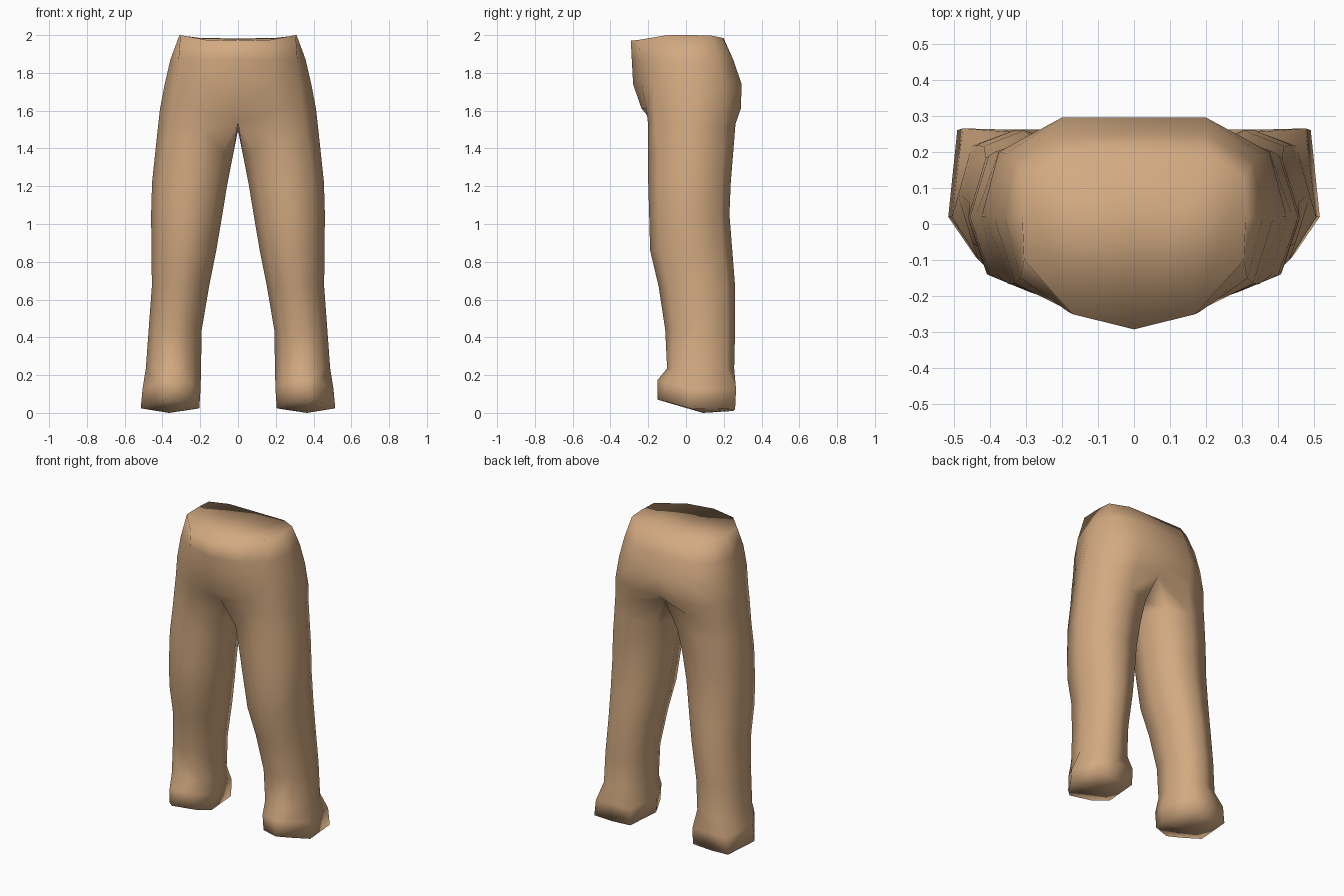
import bpy
import bmesh

cube = bpy.data.objects.get("Cube")
if cube:
    bpy.data.objects.remove(cube, do_unlink=True)

skin = bpy.data.materials.new("warm tan")
skin.use_nodes = True
TAN = (0.65, 0.40, 0.22, 1.0)
skin.diffuse_color = TAN
bsdf = skin.node_tree.nodes["Principled BSDF"]
bsdf.inputs["Base Color"].default_value = TAN
bsdf.inputs["Roughness"].default_value = 0.8

bm = bmesh.new()


def ring(points):
    return [bm.verts.new(p) for p in points]


def leg_ring(z, x0, x1, y0, y1, side=0.72, back=0.78):
    """Eight points round a leg, starting at the inner front corner."""
    cx, cy = (x0 + x1) / 2, (y0 + y1) / 2
    rx, ry = (x1 - x0) / 2, (y1 - y0) / 2
    shape = [(-side, -0.74), (0, -1), (side, -0.74), (1, 0),
             (0.74, back), (0, 1), (-0.74, back), (-1, 0)]
    return ring([(cx + u * rx, cy + v * ry, z) for u, v in shape])


def bridge(a, b, n, closed):
    for i in range(n if closed else n - 1):
        j = (i + 1) % n
        bm.faces.new((a[i], a[j], b[j], b[i]))


# Foot: sloping sole, pointed toe and square heel
sole = ring([(0.25, -0.09, 0.055), (0.38, -0.15, 0.07), (0.44, -0.09, 0.055), (0.515, 0.02, 0.025),
             (0.49, 0.26, 0.02), (0.36, 0.25, 0.01), (0.23, 0.255, 0.02), (0.205, 0.02, 0.025)])
instep = ring([(0.25, -0.10, 0.16), (0.37, -0.15, 0.175), (0.43, -0.10, 0.16), (0.505, 0.02, 0.13),
               (0.475, 0.265, 0.125), (0.36, 0.262, 0.13), (0.23, 0.262, 0.125), (0.198, 0.02, 0.13)])

# Leg cross-sections: height, inner x, outer x, front y, back y
sections = [(0.235, 0.196, 0.488, -0.10, 0.255),
            (0.44, 0.192, 0.473, -0.11, 0.26),
            (0.67, 0.153, 0.456, -0.145, 0.26),
            (0.86, 0.115, 0.458, -0.19, 0.245),
            (1.05, 0.083, 0.46, -0.195, 0.23),
            (1.22, 0.055, 0.455, -0.20, 0.237),
            (1.38, 0.023, 0.438, -0.20, 0.25)]
legs = [sole, instep] + [leg_ring(*s) for s in sections]

# Crotch ring: inner three points meet on the centre line
crotch = ring([(0, -0.18, 1.545), (0.2, -0.2, 1.52), (0.35, -0.165, 1.52), (0.423, 0.02, 1.52),
               (0.375, 0.20, 1.52), (0.2, 0.262, 1.53), (0, 0.225, 1.565), (0, 0.03, 1.495)])
legs.append(crotch)
for lower, upper in zip(legs, legs[1:]):
    bridge(lower, upper, 8, True)

# Sole cap
heart = bm.verts.new((0.365, 0.09, 0.0))
for i in range(8):
    bm.faces.new((sole[(i + 1) % 8], sole[i], heart))

# Hips: open half rings from front centre round the side to back centre
hips = [crotch[:7]]
for z, pts in [
        (1.61, [(0, -0.235), (0.2, -0.21), (0.34, -0.165), (0.413, 0.02),
                (0.375, 0.20), (0.2, 0.29), (0, 0.285)]),
        (1.74, [(0, -0.28), (0.19, -0.235), (0.33, -0.165), (0.388, 0.02),
                (0.355, 0.195), (0.2, 0.295), (0, 0.295)]),
        (1.87, [(0, -0.287), (0.18, -0.245), (0.315, -0.15), (0.358, 0.02),
                (0.33, 0.175), (0.2, 0.25), (0, 0.25)])]:
    hips.append(ring([(x, y, z) for x, y in pts]))
waist = ring([(0, -0.292, 1.97), (0.17, -0.25, 1.975), (0.305, -0.10, 2.0), (0.31, 0.02, 2.0),
              (0.305, 0.13, 1.998), (0.2, 0.195, 1.985), (0, 0.2, 1.982)])
hips.append(waist)
for lower, upper in zip(hips, hips[1:]):
    bridge(lower, upper, 7, False)

# Waist cap
for ids in [(0, 1, 5, 6), (1, 2, 4, 5), (2, 3, 4)]:
    bm.faces.new([waist[i] for i in ids])

# Other half
bmesh.ops.mirror(bm, geom=bm.verts[:] + bm.edges[:] + bm.faces[:],
                 axis="X", merge_dist=0.001)
bmesh.ops.remove_doubles(bm, verts=bm.verts[:], dist=0.0005)
bmesh.ops.recalc_face_normals(bm, faces=bm.faces[:])
for f in bm.faces:
    f.smooth = True

mesh = bpy.data.meshes.new("hips_and_legs")
bm.to_mesh(mesh)
bm.free()
mesh.materials.append(skin)
obj = bpy.data.objects.new("hips_and_legs", mesh)
bpy.context.collection.objects.link(obj)
